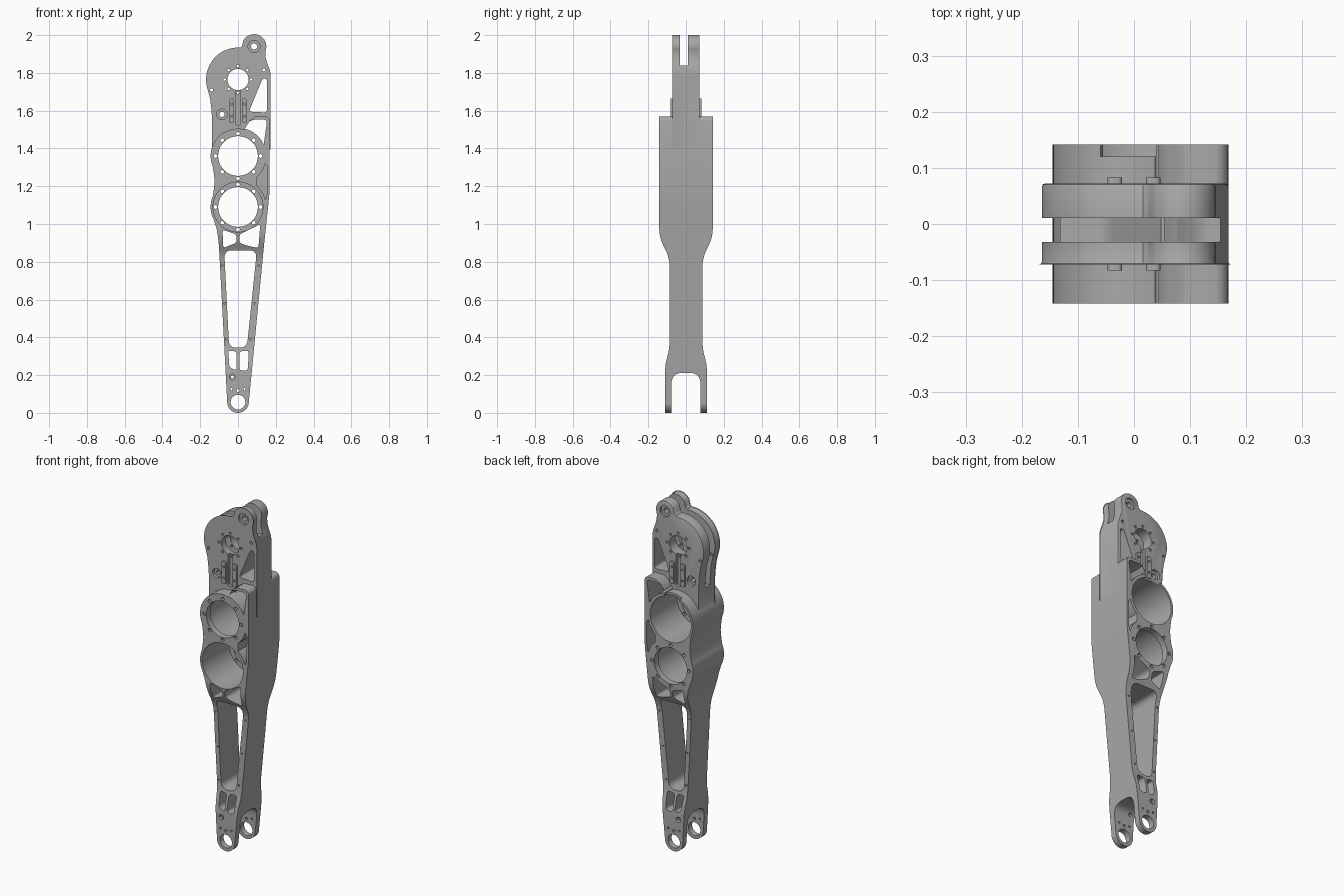
import bpy, bmesh
from math import cos, sin, radians
from mathutils import Vector

cube = bpy.data.objects.get("Cube")
if cube:
    bpy.data.objects.remove(cube, do_unlink=True)

metal = bpy.data.materials.new("machined_grey")
metal.use_nodes = True
metal.diffuse_color = (0.4, 0.4, 0.4, 1)
metal.node_tree.nodes["Principled BSDF"].inputs["Base Color"].default_value = (0.4, 0.4, 0.4, 1)


def arc(cx, cz, r, a0, a1, n=24):
    angles = [radians(a0 + (a1 - a0) * i / n) for i in range(n + 1)]
    return [(cx + r * cos(a), cz + r * sin(a)) for a in angles]


def rounded(points, r, steps=6):
    """Soften every corner of a polygon."""
    pts = [Vector(p) for p in points]
    out = []
    for i, p in enumerate(pts):
        to_prev, to_next = pts[i - 1] - p, pts[(i + 1) % len(pts)] - p
        a = p + to_prev.normalized() * min(r, to_prev.length * 0.45)
        b = p + to_next.normalized() * min(r, to_next.length * 0.45)
        for k in range(steps + 1):
            t = k / steps
            out.append(tuple(a * (1 - t) ** 2 + p * 2 * t * (1 - t) + b * t * t))
    return out


def add_prism(bm, points, lo, hi, axis="y", bevel=0):
    place = (lambda p, t: (p[0], t, p[1])) if axis == "y" else (lambda p, t: (t, p[0], p[1]))
    ends = [[bm.verts.new(place(p, t)) for p in points] for t in (lo, hi)]
    n = len(points)
    caps = [bm.faces.new(e) for e in ends]
    for i in range(n):
        j = (i + 1) % n
        bm.faces.new((ends[0][i], ends[0][j], ends[1][j], ends[1][i]))
    if bevel:
        bm.normal_update()
        edges = list({e for f in caps for e in f.edges})
        bmesh.ops.bevel(bm, geom=edges, offset=bevel, segments=2, affect="EDGES", profile=0.5)


def part(name, prisms):
    """Make one object from a list of prism arguments."""
    bm = bmesh.new()
    for p in prisms:
        add_prism(bm, *p)
    bmesh.ops.recalc_face_normals(bm, faces=bm.faces)
    mesh = bpy.data.meshes.new(name)
    bm.to_mesh(mesh)
    bm.free()
    ob = bpy.data.objects.new(name, mesh)
    bpy.context.collection.objects.link(ob)
    mesh.materials.append(metal)
    return ob


def combine(target, tool, operation):
    mod = target.modifiers.new(operation, "BOOLEAN")
    mod.operation, mod.object, mod.solver = operation, tool, "EXACT"
    bpy.context.view_layer.objects.active = target
    bpy.ops.object.modifier_apply(modifier=mod.name)
    bpy.data.objects.remove(tool, do_unlink=True)


def cut(target, *prisms):
    combine(target, part("cutter", prisms), "DIFFERENCE")


def disc(x, z, r, lo=-0.3, hi=0.3, n=32):
    return (arc(x, z, r, 0, 360 - 360 / n, n - 1), lo, hi)


def bolt_circle(z, radius, r, lo, hi, count=8):
    return [disc(x, z + dz, r, lo, hi, 12)
            for x, dz in arc(0, 0, radius, 0, 360 - 360 / count, count - 1)]


def rect(x0, x1, z0, z1):
    return [(x0, z0), (x1, z0), (x1, z1), (x0, z1)]


UP, LOW, PIVOT = 1.36, 1.09, 1.765   # heights of the three bores
LUG = (0.085, 1.94)

# Main frame: front outline trimmed by the side outline
outline = arc(0, 0.057, 0.057, 183, 357)
outline += [(0.137, 0.88), (0.158, 1.08), (0.166, 1.16), (0.168, 1.22)]
outline += arc(0.143, 1.545, 0.025, 0, 90, 6) + [(0.09, 1.568), (0.062, 1.55), (0.045, 1.52)]
outline += arc(0, UP, 0.145, 75, 203)
outline += [(-0.127, 1.26), (-0.124, 1.225), (-0.127, 1.19)]
outline += arc(0, LOW, 0.145, 157, 208) + [(-0.112, 0.97), (-0.103, 0.91), (-0.099, 0.85)]
frame = part("link_frame", [(outline, -0.2, 0.2)])
half = [(0.112, -0.2), (0.112, 0.25), (0.087, 0.34), (0.087, 0.82), (0.142, 0.93), (0.142, 1.8)]
side = rounded(half + [(-y, z) for y, z in reversed(half)], 0.05)
combine(frame, part("side_trim", [(side, -0.4, 0.4, "x")]), "INTERSECT")

# Upper head with its offset lug
head = [(0.168, 1.4), (0.168, 1.78), (0.165, 1.81), (0.15, 1.85), (0.141, 1.88), (0.14, 1.91)]
head += arc(*LUG, 0.06, -18, 150) + [(0.026, 1.94), (0.016, 1.93)]
head += arc(0, PIVOT, 0.164, 90, 192) + [(-0.142, 1.66), (-0.135, 1.6), (-0.132, 1.55), (-0.132, 1.4)]
combine(frame, part("head", [(head, -0.072, 0.072, "y", 0.005)]), "UNION")

# Clevis slots: between the head plates and between the lower fork arms
head_slot = [(-0.4, 1.53), (-0.05, 1.53), (0.12, 1.84), (0.4, 1.84), (0.4, 2.2), (-0.4, 2.2)]
cut(frame, (rounded(head_slot, 0.03), -0.032, 0.011))
fork_slot = rounded([(-0.077, -0.3), (0.077, -0.3), (0.077, 0.212), (-0.077, 0.212)], 0.06)
cut(frame, (fork_slot, -0.4, 0.4, "x"))

# Through bores, then wide counterbores on opposite sides
cut(frame, disc(0, UP, 0.105, n=64), disc(0, LOW, 0.105, n=64), disc(0, PIVOT, 0.056, n=48),
    disc(0, 0.057, 0.039), disc(*LUG, 0.016))
cut(frame, disc(0, UP, 0.132, -0.105, 0.3, 64), disc(0, LOW, 0.132, -0.3, 0.105, 64))
cut(frame, disc(*LUG, 0.032, -0.3, -0.06), disc(*LUG, 0.032, 0.06, 0.3),
    disc(-0.085, 1.58, 0.028, -0.3, -0.055), disc(-0.085, 1.58, 0.028, 0.055, 0.3),
    disc(-0.03, 0.19, 0.015, -0.3, -0.095), disc(-0.03, 0.19, 0.015, 0.095, 0.3))
cut(frame, (rounded([(-0.07, 1.52), (-0.045, 1.45), (0.04, 1.45), (0.04, 1.52)], 0.01), 0.12, 0.3))

# Lightening windows right through
head_window = [(0.058, 1.595), (0.153, 1.59), (0.153, 1.77), (0.13, 1.77)]
arch_window = arc(0, UP, 0.149, 24, 76, 12) + [(0.062, 1.545), (0.09, 1.553)]
arch_window += arc(0.134, 1.535, 0.018, 90, 0, 6)
long_window = [(-0.047, 0.345), (0.047, 0.345), (0.1, 0.86), (-0.073, 0.86)]
waist_left = [(-0.008, 0.945), (-0.008, 0.9), (-0.05, 0.885), (-0.078, 0.872), (-0.082, 0.97)]
waist_right = [(0.008, 0.945), (0.008, 0.9), (0.05, 0.885), (0.108, 0.872), (0.118, 1.0)]
toe_left = [(-0.007, 0.225), (-0.007, 0.325), (-0.052, 0.33), (-0.045, 0.24)]
toe_right = [(0.007, 0.225), (0.007, 0.325), (0.057, 0.33), (0.052, 0.225)]
cut(frame, (rounded(head_window, 0.018), -0.3, 0.3), (arch_window, -0.3, 0.3),
    (rounded(long_window, 0.04), -0.3, 0.3),
    *[(rounded(w, 0.016), -0.3, 0.3) for w in (waist_left, waist_right, toe_left, toe_right)])

# Blind pockets beside the bores and a guide groove, on both faces
web_pocket = arc(0, UP, 0.15, -15, -48, 10) + arc(0, LOW, 0.15, 48, 15, 10) + [(0.153, 1.16), (0.157, 1.3)]
groove = rounded(rect(-0.014, 0.014, 1.525, 1.73), 0.008)
for s in (-1, 1):
    cut(frame, (web_pocket, *sorted((s * 0.02, s * 0.3))), (groove, *sorted((s * 0.055, s * 0.3))))

# Bolt holes
bolts = bolt_circle(UP, 0.119, 0.01, -0.3, 0) + bolt_circle(LOW, 0.119, 0.01, 0, 0.3)
bolts += bolt_circle(PIVOT, 0.071, 0.007, -0.3, 0.3)
bolts += [disc(x, z, r, n=12) for x, z, r in (
    (-0.14, 1.71, 0.008), (0.137, 1.815, 0.008), (-0.085, 1.58, 0.014), (-0.03, 0.19, 0.008),
    (-0.035, 0.125, 0.006), (0.035, 0.125, 0.006), (0, 0.118, 0.008))]
for s in (-1, 1):
    lo, hi = sorted((s * 0.07, s * 0.3))
    bolts += [disc(x, z, 0.005, lo, hi, 8) for x, z in (
        (-0.084, 0.78), (-0.07, 0.58), (-0.062, 0.39), (0.109, 0.78), (0.085, 0.58), (0.066, 0.39))]
cut(frame, *bolts)

# Guide rails flanking the groove
for face, s in (("front", -1), ("back", 1)):
    for label, x in (("left", 0.034), ("right", -0.034)):
        lo, hi = sorted((s * 0.065, s * 0.083))
        rail = part(f"{face}_{label}_guide_rail",
                    [(rounded(rect(x - 0.013, x + 0.013, 1.535, 1.665), 0.01), lo, hi)])
        cut(rail, *[disc(x, z, 0.006, n=10) for z in (1.57, 1.635)])

# Smooth curved walls, keep crisp machined edges
bpy.ops.object.select_all(action="DESELECT")
for ob in bpy.context.collection.objects:
    if ob.type == "MESH" and (ob == frame or "guide_rail" in ob.name):
        ob.select_set(True)
        bpy.context.view_layer.objects.active = ob
bpy.ops.object.shade_smooth_by_angle(angle=radians(30))
